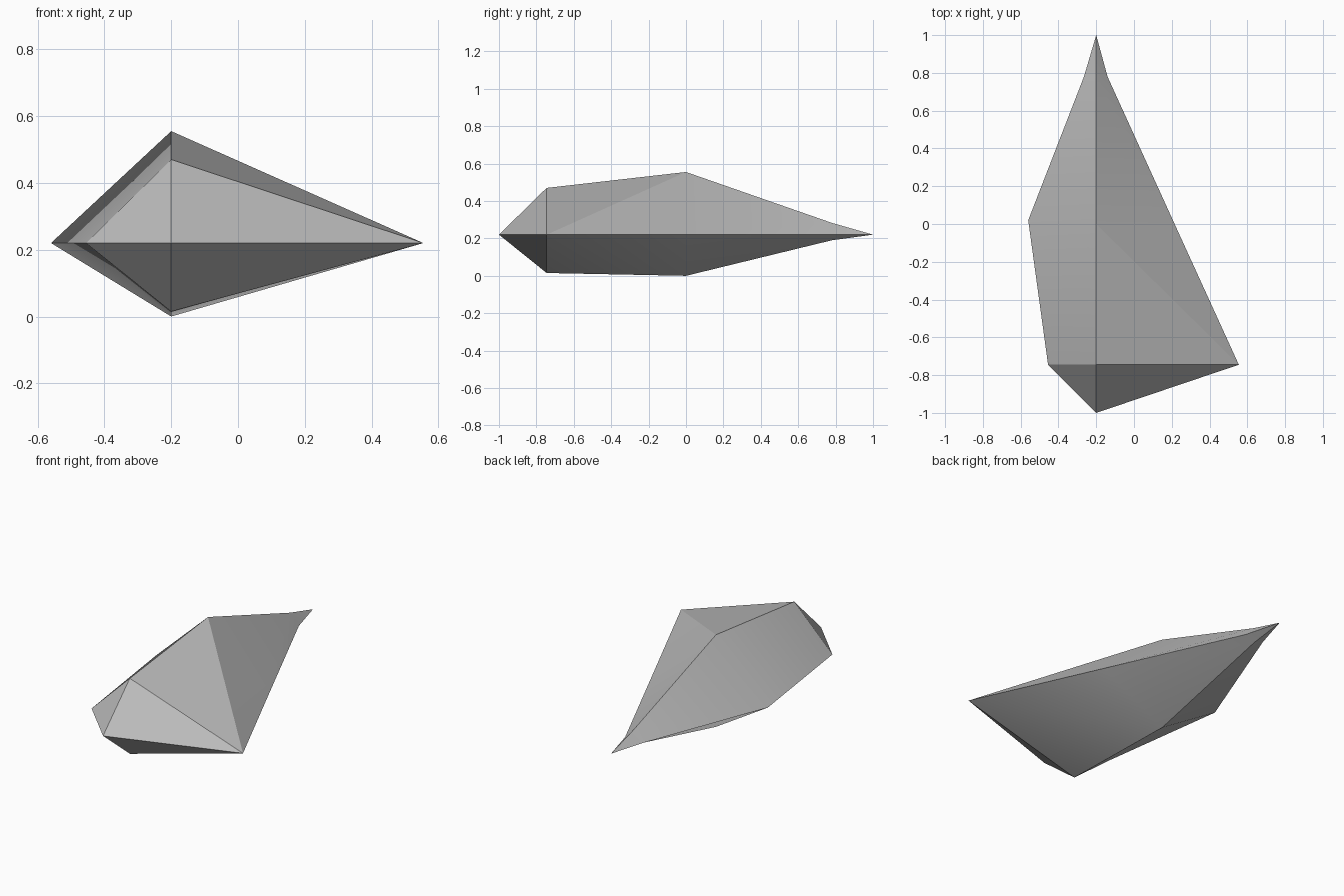
import bpy, bmesh, math

cube = bpy.data.objects.get("Cube")
if cube:
    bpy.data.objects.remove(cube, do_unlink=True)

# Plain stone colour
stone = bpy.data.materials.new("stone_grey")
stone.use_nodes = True
colour = (0.5, 0.5, 0.5, 1)
stone.diffuse_color = colour
stone.node_tree.nodes["Principled BSDF"].inputs["Base Color"].default_value = colour

SPINE_X, RIM_Z = -0.2, 0.22

# Cross-sections: rim left (x, y), rim right (x, y), keel y, top z, bottom z
sections = [
    ((0.555, -0.745), (-0.455, -0.745), -0.745, 0.47, 0.015),
    ((0.215, 0.0), (-0.56, 0.02), 0.0, 0.555, 0.0),
    ((-0.14, 0.78), (-0.265, 0.78), 0.78, 0.283, 0.19),
]

bm = bmesh.new()
rings = []
for left, right, y, top, bottom in sections:
    points = [(*left, RIM_Z), (SPINE_X, y, top), (*right, RIM_Z), (SPINE_X, y, bottom)]
    rings.append([bm.verts.new(p) for p in points])
front_tip = bm.verts.new((SPINE_X, -1, RIM_Z))
back_tip = bm.verts.new((SPINE_X, 1, RIM_Z))

# Facets between sections, each split from its ridge point to the rim
for a, b in zip(rings, rings[1:]):
    for rim in (0, 2):
        for ridge in (1, 3):
            bm.faces.new((a[ridge], a[rim], b[ridge]))
            bm.faces.new((a[rim], b[rim], b[ridge]))

# Pointed ends
for ring, tip in ((rings[0], front_tip), (rings[-1], back_tip)):
    for i in range(4):
        bm.faces.new((ring[i], ring[(i + 1) % 4], tip))
bmesh.ops.recalc_face_normals(bm, faces=bm.faces)

mesh = bpy.data.meshes.new("shard")
bm.to_mesh(mesh)
bm.free()
mesh.materials.append(stone)
shard = bpy.data.objects.new("shard", mesh)
bpy.context.collection.objects.link(shard)

# Soft facets with crisp ridges
bpy.ops.object.select_all(action="DESELECT")
shard.select_set(True)
bpy.context.view_layer.objects.active = shard
bpy.ops.object.shade_smooth_by_angle(angle=math.radians(30))
